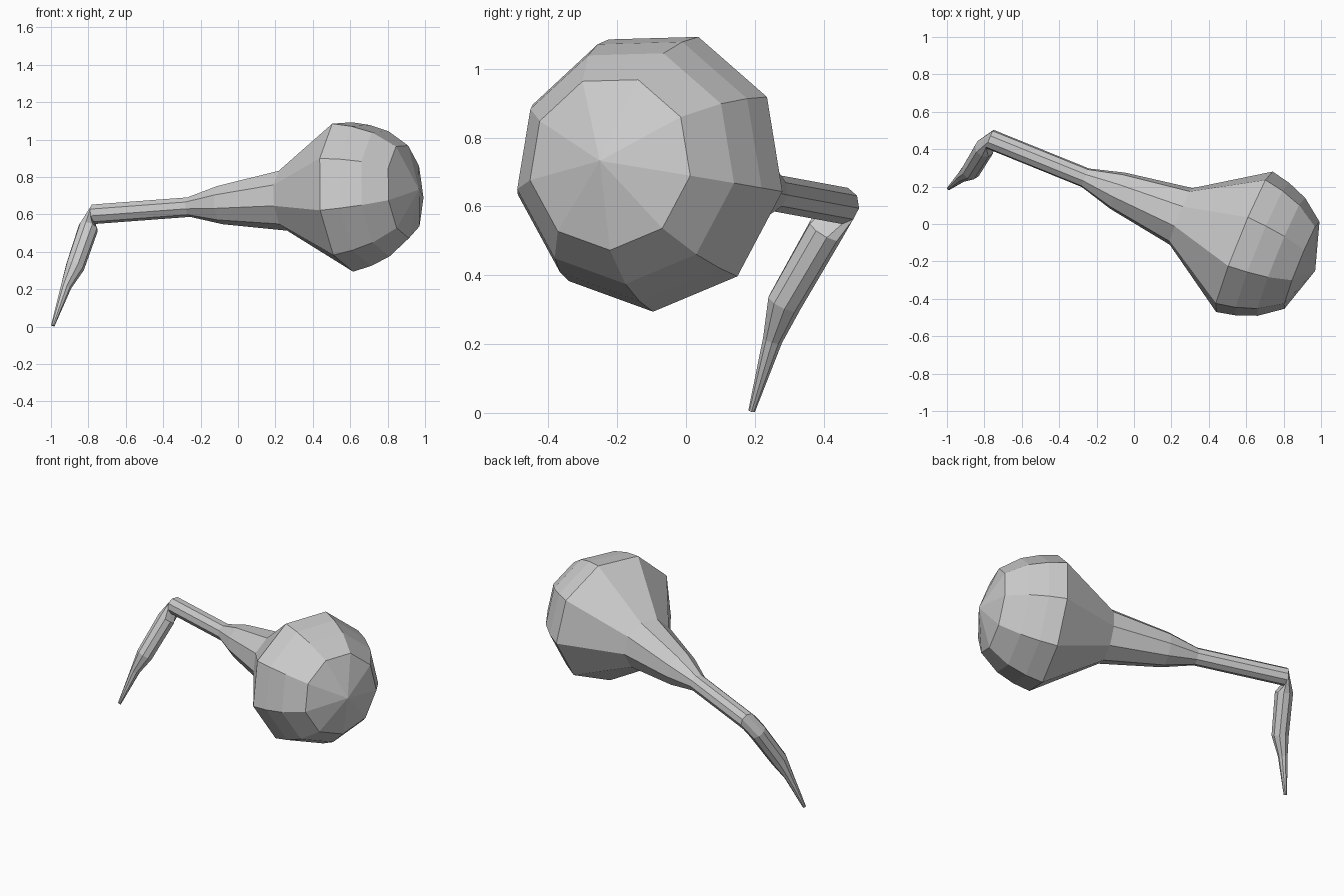
import bpy, bmesh
from math import cos, sin, radians
from mathutils import Vector

if "Cube" in bpy.data.objects:
    bpy.data.objects.remove(bpy.data.objects["Cube"])

SIDES, PHASE = 9, 31.5

# straight axis of bulb and neck
axis = Vector((0.925, -0.3745, 0.069)).normalized()
side = Vector((0, 0, 1)).cross(axis).normalized()
up = axis.cross(side)
bulb = Vector((0.585, -0.095, 0.704))     # centre of the widest ring

bm = bmesh.new()


def ring(centre, radius, u, v):
    return [bm.verts.new(centre + radius * (cos(a) * u + sin(a) * v))
            for a in (radians(PHASE + 360 / SIDES * i) for i in range(SIDES))]


# domed bulb, funnel and neck: (distance along axis from widest ring, radius)
profile = [(0.335, 0.255), (0.215, 0.345), (0.105, 0.388), (0, 0.411),
           (-0.362, 0.166), (-0.73, 0.106), (-0.914, 0.054), (-1.466, 0.054)]
rings = [ring(bulb + axis * t, r, side, up) for t, r in profile]

# bent-down tapering stem: centre and radius of each ring
stem = [((-0.80, 0.405, 0.53), 0.054), ((-0.872, 0.285, 0.32), 0.051),
        ((-0.92, 0.252, 0.213), 0.029), ((-0.99, 0.191, 0.006), 0.01)]
points = [bulb + axis * -1.466] + [Vector(p) for p, r in stem]
for i, (p, r) in enumerate(stem, 1):
    tangent = points[min(i + 1, len(stem))] - points[i - 1]
    turn = (-axis).rotation_difference(tangent)
    rings.append(ring(points[i], r, turn @ side, turn @ up))

# skin the rings together, close the dome and the foot
for a, b in zip(rings, rings[1:]):
    for i in range(SIDES):
        j = (i + 1) % SIDES
        bm.faces.new((a[i], a[j], b[j], b[i]))
apex = bm.verts.new(bulb + axis * 0.415)
for i in range(SIDES):
    bm.faces.new((apex, rings[0][(i + 1) % SIDES], rings[0][i]))
bm.faces.new(rings[-1])
bmesh.ops.recalc_face_normals(bm, faces=bm.faces)

mesh = bpy.data.meshes.new("bulb_with_stem")
bm.to_mesh(mesh)
bm.free()
bpy.context.collection.objects.link(bpy.data.objects.new("bulb_with_stem", mesh))
